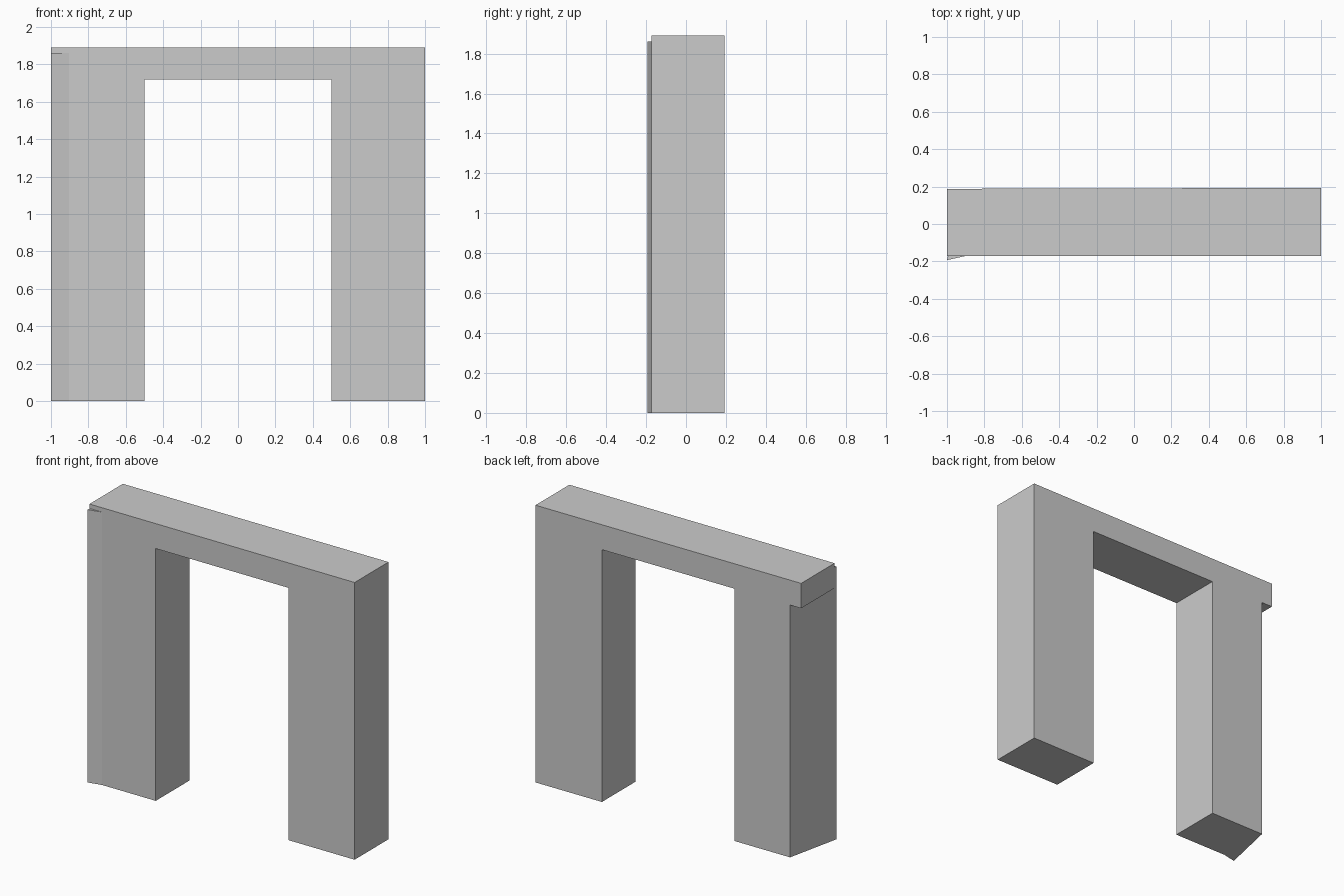
import bpy, bmesh
from mathutils import Vector

if "Cube" in bpy.data.objects:
    bpy.data.objects.remove(bpy.data.objects["Cube"])


def prism(name, profile, direction):
    """Extrude a flat closed profile along a direction into a solid."""
    bm = bmesh.new()
    face = bm.faces.new([bm.verts.new(p) for p in profile])
    ext = bmesh.ops.extrude_face_region(bm, geom=[face])
    moved = [g for g in ext["geom"] if isinstance(g, bmesh.types.BMVert)]
    bmesh.ops.translate(bm, verts=moved, vec=Vector(direction))
    bmesh.ops.recalc_face_normals(bm, faces=bm.faces)
    mesh = bpy.data.meshes.new(name)
    bm.to_mesh(mesh)
    bm.free()
    obj = bpy.data.objects.new(name, mesh)
    bpy.context.collection.objects.link(obj)
    return obj


FRONT, BACK = -0.172, 0.1905
TOP, LINTEL, INSET = 1.89, 1.72, -0.917

# Gateway: lintel and two legs, the left leg set in under the lintel end
outline = [(-1, TOP), (-1, LINTEL), (INSET, LINTEL), (INSET, 0), (-0.5, 0),
           (-0.5, LINTEL), (0.5, LINTEL), (0.5, 0), (1, 0), (1, TOP)]
gate = prism("gateway", [(x, FRONT, z) for x, z in outline], (0, BACK - FRONT, 0))

# The back face leans very slightly along its length
for v in gate.data.vertices:
    if v.co.y > 0:
        v.co.y += 0.0025 * v.co.x

# Skewed outer corner of the left leg, embedded in it
corner = [(-1, -0.193), (-0.85, -0.160), (-0.85, 0.1), (INSET, 0.188)]
prism("left_leg_corner", [(x, y, 0) for x, y in corner], (0, 0, 1.86))
